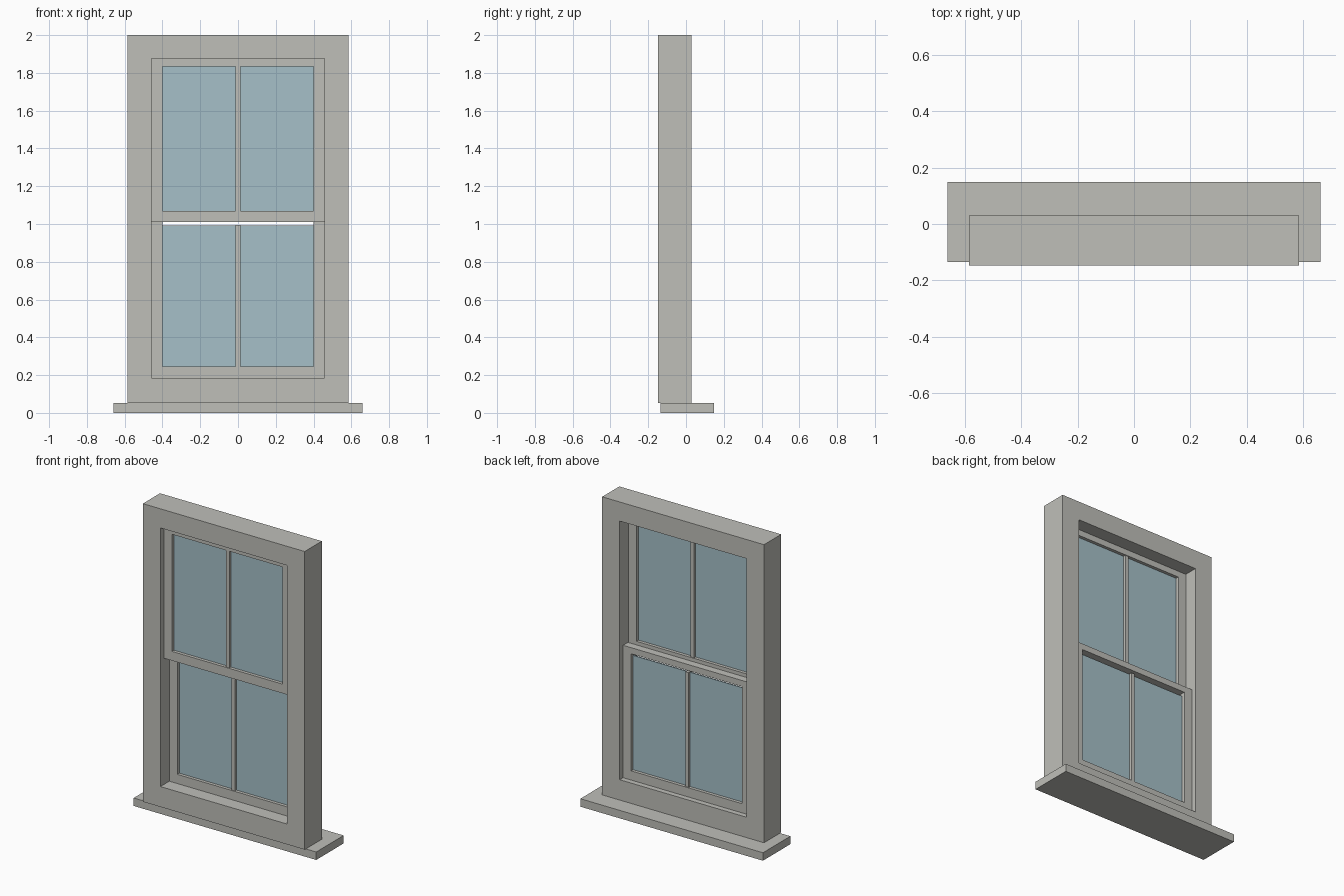
import bpy
import bmesh

cube = bpy.data.objects.get("Cube")
if cube:
    bpy.data.objects.remove(cube, do_unlink=True)


def material(name, colour):
    mat = bpy.data.materials.new(name)
    mat.use_nodes = True
    mat.diffuse_color = colour
    mat.node_tree.nodes["Principled BSDF"].inputs["Base Color"].default_value = colour
    return mat


paint = material("warm grey paint", (0.52, 0.52, 0.485, 1))
glass = material("pale blue glass", (0.381, 0.527, 0.578, 1))


def finish(name, bm, mat):
    bmesh.ops.recalc_face_normals(bm, faces=bm.faces)
    mesh = bpy.data.meshes.new(name)
    bm.to_mesh(mesh)
    bm.free()
    mesh.materials.append(mat)
    obj = bpy.data.objects.new(name, mesh)
    bpy.context.collection.objects.link(obj)
    return obj


def box(name, xs, ys, zs, mat):
    """Box between pairs of limits."""
    bm = bmesh.new()
    bmesh.ops.create_cube(bm, size=1)
    for v in bm.verts:
        v.co = [lim[0] if c < 0 else lim[1] for c, lim in zip(v.co, (xs, ys, zs))]
    return finish(name, bm, mat)


def ring(name, outer, inner, ys, mat):
    """Rectangular surround; outer and inner are (half width, bottom, top)."""
    bm = bmesh.new()

    def loop(rect, y):
        w, low, high = rect
        return [bm.verts.new((x, y, z))
                for x, z in ((-w, low), (w, low), (w, high), (-w, high))]

    loops = [loop(outer, ys[0]), loop(inner, ys[0]),
             loop(inner, ys[1]), loop(outer, ys[1])]
    for a, b in zip(loops, loops[1:] + loops[:1]):
        for i in range(4):
            j = (i + 1) % 4
            bm.faces.new((a[i], a[j], b[j], b[i]))
    return finish(name, bm, mat)


# Sill and fixed surround
box("sill", (-0.66, 0.66), (-0.135, 0.148), (0, 0.052), paint)
ring("window_frame", (0.585, 0.052, 2), (0.458, 0.185, 1.875), (-0.147, 0.03), paint)


def sash(name, bottom, top, rail_low, rail_high, y, pane_top):
    """Sliding sash with a pane and a central glazing bar."""
    low, high = bottom + rail_low, top - rail_high
    ring(name + "_sash", (0.458, bottom, top), (0.4, low, high),
         (y - 0.025, y + 0.025), paint)
    box(name + "_pane", (-0.4, 0.4), (y - 0.004, y + 0.004), (low, pane_top), glass)
    box(name + "_glazing_bar", (-0.012, 0.012), (y - 0.02, y + 0.02),
        (low, pane_top + 0.004), paint)


# Outer upper sash and inner lower sash, whose pane stops short of the rail
sash("upper", 1.01, 1.875, 0.06, 0.04, -0.086, 1.835)
sash("lower", 0.185, 1.05, 0.06, 0.04, -0.03, 0.991)
